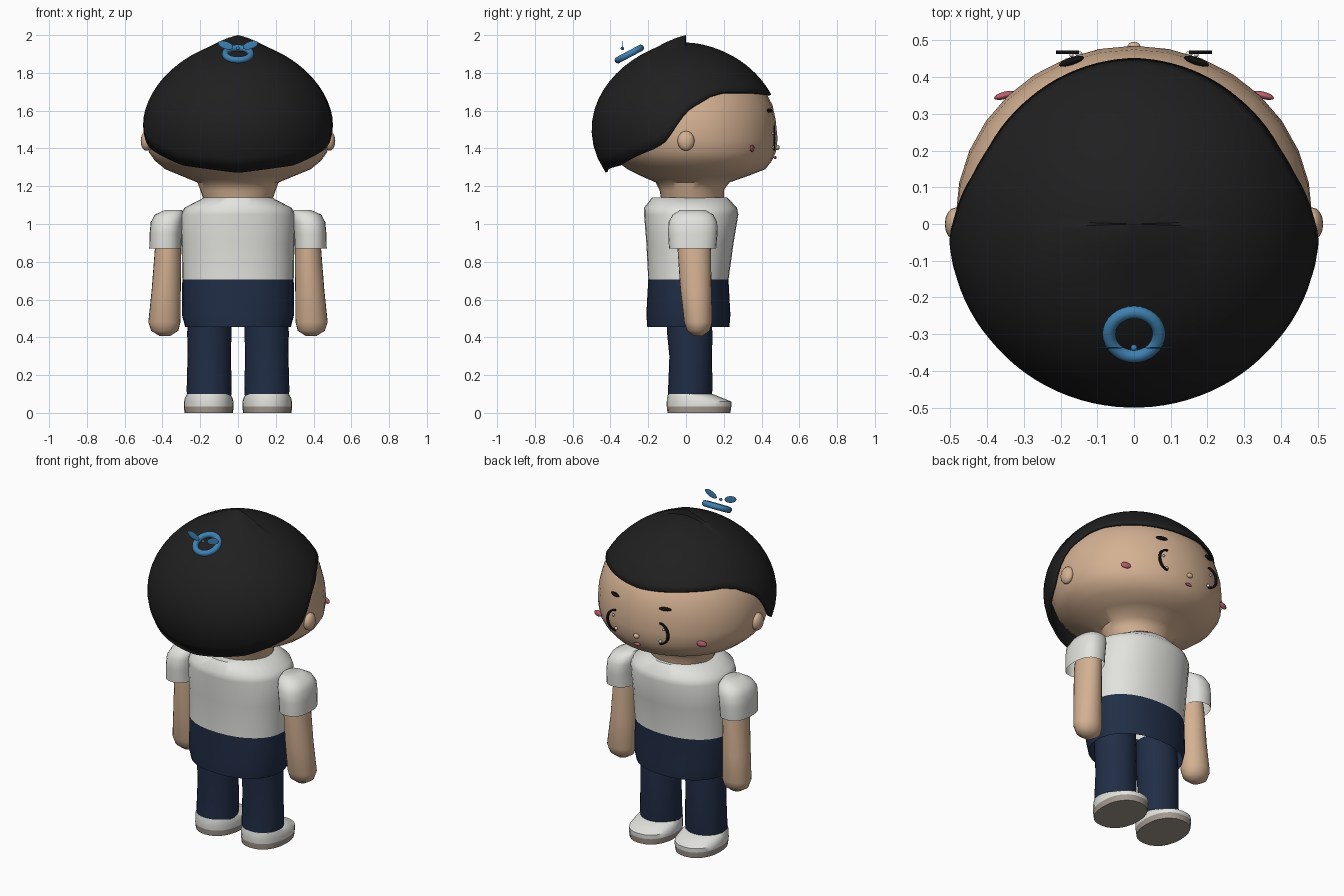
import bpy, bmesh, math
from mathutils import Vector

cube = bpy.data.objects.get("Cube")
if cube:
    bpy.data.objects.remove(cube, do_unlink=True)


def material(name, r, g, b):
    m = bpy.data.materials.new(name)
    m.use_nodes = True
    m.diffuse_color = (r, g, b, 1)
    m.node_tree.nodes["Principled BSDF"].inputs["Base Color"].default_value = (r, g, b, 1)
    return m


SKIN = material("skin", 0.66, 0.44, 0.29)
HAIR = material("hair_black", 0.014, 0.014, 0.014)
WHITE = material("shirt_white", 0.76, 0.76, 0.73)
NAVY = material("navy", 0.015, 0.027, 0.062)
BLUE = material("hair_tie_blue", 0.05, 0.22, 0.44)
PINK = material("pink", 0.5, 0.12, 0.16)
SOLE = material("sole_grey", 0.36, 0.31, 0.27)
INK = material("eye_black", 0.005, 0.005, 0.005)


def finish(bm, name, mats):
    bmesh.ops.remove_doubles(bm, verts=bm.verts, dist=0.0002)
    bmesh.ops.recalc_face_normals(bm, faces=bm.faces)
    me = bpy.data.meshes.new(name)
    bm.to_mesh(me)
    bm.free()
    ob = bpy.data.objects.new(name, me)
    bpy.context.collection.objects.link(ob)
    for m in mats:
        me.materials.append(m)
    return ob


def skin_rows(bm, rows, closed=True):
    """Join successive rows of points with quads."""
    vs = [[bm.verts.new(p) for p in row] for row in rows]
    n = len(vs[0])
    for a, b in zip(vs, vs[1:]):
        for i in range(n if closed else n - 1):
            j = (i + 1) % n
            bm.faces.new((a[i], a[j], b[j], b[i]))
    return vs


def loft(name, rings, mats, side=1, n=24, power=2.0, caps=(True, True), split=None):
    """Rings are (z, centre x, half width, y front, y back)."""
    bm = bmesh.new()
    rows = []
    for z, cx, hx, yf, yb in rings:
        row = []
        for i in range(n):
            a = 2 * math.pi * i / n
            c, s = math.cos(a), math.sin(a)
            x = math.copysign(abs(c) ** (2 / power), c) * hx
            y = math.copysign(abs(s) ** (2 / power), s) * (yf - yb) / 2
            row.append((side * (cx + x), (yf + yb) / 2 + y, z))
        rows.append(row)
    vs = skin_rows(bm, rows)
    for on, ring in zip(caps, (vs[0], vs[-1])):
        if on:
            bm.faces.new(ring)
    if split is not None:
        for f in bm.faces:
            f.material_index = int(f.calc_center_median().z > split)
    return finish(bm, name, mats)


def ball(name, loc, size, mat, rot=(0, 0, 0)):
    bpy.ops.mesh.primitive_uv_sphere_add(segments=16, ring_count=10, location=loc, rotation=rot)
    ob = bpy.context.object
    ob.name = name
    ob.scale = size
    ob.data.materials.append(mat)
    return ob


# Head and neck
head = [(1.12, .18, .20, -.13), (1.18, .20, .20, -.14), (1.22, .215, .23, -.16),
        (1.255, .30, .33, -.24), (1.29, .385, .42, -.31), (1.335, .44, .455, -.37),
        (1.38, .472, .475, -.41), (1.45, .485, .485, -.44), (1.55, .483, .475, -.45),
        (1.63, .46, .458, -.43), (1.7, .425, .42, -.40), (1.8, .34, .33, -.32),
        (1.88, .22, .22, -.21), (1.93, .06, .06, -.06)]
loft("head", [(z, 0, hx, yf, yb) for z, hx, yf, yb in head], [SKIN], n=32)
ball("nose", (0, .482, 1.405), (.018, .014, .014), SKIN)
ball("mouth", (0, .472, 1.352), (.022, .008, .008), PINK)

# Hair cap: lower edge height by angle away from the face
EDGE = [(0, 1.685), (40, 1.7), (63, 1.7), (73, 1.68), (84, 1.63), (90, 1.595),
        (96, 1.52), (102, 1.44), (109, 1.4), (140, 1.31), (180, 1.27)]


def edge_height(deg):
    for (a, za), (b, zb) in zip(EDGE, EDGE[1:]):
        if deg <= b:
            return za + (zb - za) * (deg - a) / (b - a)
    return EDGE[-1][1]


COLS, ROWS, MID, RISE = 96, 18, 1.5, 0.47
rows = []
for k in range(ROWS + 1):
    row = []
    for i in range(COLS):
        deg = 360 * (i + .5) / COLS
        off = min(deg, 360 - deg)
        top = MID + RISE
        z = top - (top - edge_height(off)) * (k / ROWS) ** 2
        r = 0.5 * max(0, 1 - ((z - MID) / RISE) ** 2) ** 0.6
        # The rear half rises to a small crest at the crown
        z += 0.03 * max(0, 1 - r / .16) if off > 90 else -0.01 * max(0, 1 - r / .3)
        a = math.radians(deg)
        row.append((r * 1.012 * math.sin(a), r * math.cos(a), z))
    rows.append(row)
bm = bmesh.new()
skin_rows(bm, rows)
hair = finish(bm, "hair", [HAIR])
thick = hair.modifiers.new("thickness", "SOLIDIFY")
thick.thickness = 0.015
thick.offset = -1

# Hair tie with two flat bow petals
bpy.ops.mesh.primitive_torus_add(major_segments=32, minor_segments=10, major_radius=.068,
                                 minor_radius=.018, location=(0, -.3, 1.9),
                                 rotation=(math.radians(28), 0, 0))
bpy.context.object.name = "hair_tie"
bpy.context.object.data.materials.append(BLUE)
ball("bow_knot", (0, -.337, 1.93), (.009, .009, .009), BLUE)

# Shirt body and trouser top in one loft
torso = [(.455, .28, .23, -.205), (.52, .297, .235, -.21), (.705, .295, .225, -.2),
         (.9, .298, .252, -.21), (1.05, .302, .277, -.222), (1.085, .285, .27, -.222),
         (1.14, .18, .22, -.18)]
loft("torso", [(z, 0, hx, yf, yb) for z, hx, yf, yb in torso], [NAVY, WHITE],
     n=32, power=2.2, caps=(False, True), split=.705)

for side, tag in ((1, "left"), (-1, "right")):
    # Sleeve and arm
    loft(tag + "_sleeve", [(.87, .385, .085, .16, -.09), (.95, .383, .085, .167, -.095),
                           (1.01, .376, .086, .165, -.093), (1.05, .362, .078, .145, -.07),
                           (1.075, .34, .045, .1, -.03)], [WHITE], side, power=2.4,
         caps=(False, True))
    loft(tag + "_arm", [(.408, .387, .03, .09, .04), (.435, .388, .072, .125, .005),
                        (.48, .39, .085, .14, -.01), (.65, .38, .077, .135, -.03),
                        (.87, .37, .07, .132, -.045), (1.0, .36, .06, .12, -.04)],
         [SKIN], side)
    # Leg
    loft(tag + "_leg", [(.09, .153, .117, .135, -.095), (.12, .153, .119, .14, -.095),
                        (.3, .152, .115, .138, -.088), (.42, .152, .117, .14, -.1),
                        (.58, .15, .115, .13, -.1)], [NAVY], side)
    # Shoe with a grey sole
    loft(tag + "_shoe", [(0, .155, .128, .235, -.098), (.035, .155, .132, .24, -.102),
                         (.06, .155, .131, .24, -.102), (.08, .155, .126, .19, -.1),
                         (.1, .155, .115, .14, -.095)], [SOLE, WHITE], side,
         power=2.2, split=.035)
    # Ear, cheek and brow
    ball(tag + "_ear", (side * .485, 0, 1.44), (.03, .045, .052), SKIN)
    ball(tag + "_cheek", (side * .352, .35, 1.4), (.03, .01, .018), PINK,
         (0, 0, -side * math.radians(15)))
    ball(tag + "_brow", (side * .17, .443, 1.6), (.036, .01, .011), INK,
         (0, 0, -side * math.radians(18)))
    # Eye: thin crescent bulging outward, with two glints
    rows = []
    for hx, hz in ((.062, .067), (.048, .058)):
        arc = [math.pi * (i / 16 - .5) for i in range(17)]
        rows.append([(side * (.15 + hx * math.cos(a)), .467, 1.455 + hz * math.sin(a))
                     for a in arc])
    bm = bmesh.new()
    skin_rows(bm, rows, closed=False)
    eye = finish(bm, tag + "_eye", [INK])
    eye.modifiers.new("thickness", "SOLIDIFY").thickness = 0.009
    eye.modifiers["thickness"].offset = 0
    ball(tag + "_eye_glint_low", (side * .15, .463, 1.405), (.01, .007, .01), WHITE)
    ball(tag + "_eye_glint_high", (side * .17, .46, 1.48), (.006, .006, .008), WHITE)
    # Bow petal
    ball(tag + "_bow_petal", (side * .066, -.337, 1.947), (.042, .002, .02), BLUE,
         (0, -side * math.radians(20), 0))

# Smooth shading with sharp creases kept
bpy.ops.object.select_all(action="DESELECT")
for ob in bpy.context.scene.objects:
    if ob.type == "MESH":
        ob.select_set(True)
        bpy.context.view_layer.objects.active = ob
bpy.ops.object.shade_smooth_by_angle(angle=math.radians(45))
